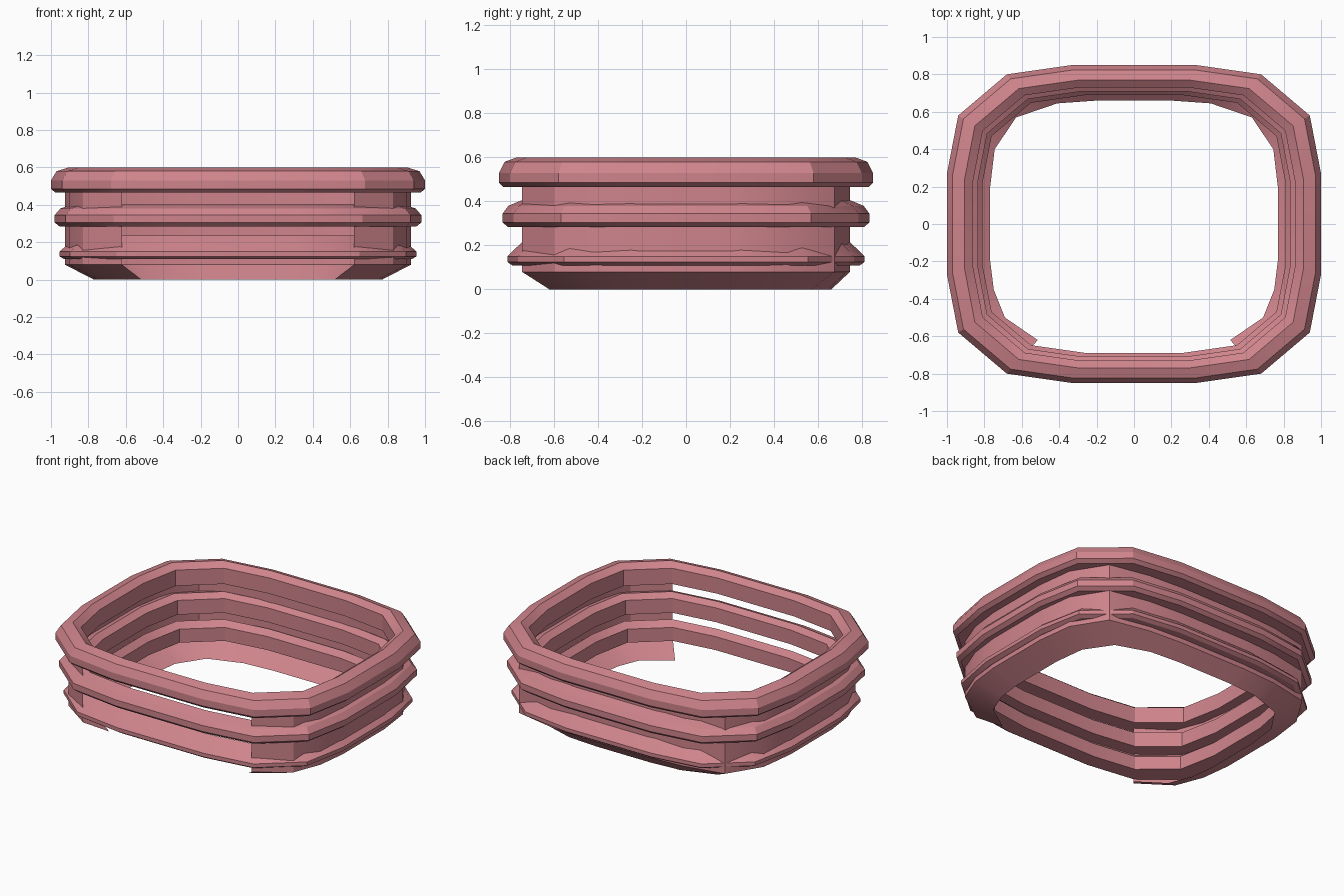
import bpy
import bmesh

cube = bpy.data.objects.get("Cube")
if cube:
    bpy.data.objects.remove(cube, do_unlink=True)

pink = bpy.data.materials.new("dusty_pink")
pink.use_nodes = True
COLOUR = (0.62, 0.23, 0.26, 1)
pink.diffuse_color = COLOUR
pink.node_tree.nodes["Principled BSDF"].inputs["Base Color"].default_value = COLOUR


def loft(name, loops, closed_path, closed_section):
    """Skin a list of equal-length loops of points with quads."""
    bm = bmesh.new()
    rows = [[bm.verts.new(p) for p in loop] for loop in loops]
    if closed_section:
        rows.append(rows[0])
    count = len(rows[0])
    for low, high in zip(rows, rows[1:]):
        for i in range(count if closed_path else count - 1):
            j = (i + 1) % count
            bm.faces.new((low[i], low[j], high[j], high[i]))
    bmesh.ops.recalc_face_normals(bm, faces=bm.faces)
    mesh = bpy.data.meshes.new(name)
    bm.to_mesh(mesh)
    bm.free()
    mesh.materials.append(pink)
    obj = bpy.data.objects.new(name, mesh)
    bpy.context.collection.objects.link(obj)
    bpy.ops.object.select_all(action="DESELECT")
    obj.select_set(True)
    bpy.context.view_layer.objects.active = obj
    bpy.ops.object.shade_smooth_by_angle(angle=0.45)
    return obj


# Sixteen-sided rounded rectangle shared by the three rings
quarter = [(1, 0.27), (0.94, 0.58), (0.68, 0.80), (0.33, 0.85)]
half = quarter + [(-x, y) for x, y in reversed(quarter)]
outline = half + [(-x, -y) for x, y in half]

# Ring sections as (outline scale, height)
sections = {
    "top_ring": [(0.975, 0.465), (1, 0.485), (1, 0.53), (0.97, 0.58),
                 (0.905, 0.60), (0.86, 0.57), (0.86, 0.465)],
    "middle_ring": [(0.955, 0.285), (0.98, 0.305), (0.98, 0.345), (0.95, 0.38),
                    (0.88, 0.405), (0.835, 0.38), (0.835, 0.285)],
    "lower_ring": [(0.93, 0.11), (0.955, 0.125), (0.955, 0.15), (0.92, 0.18),
                   (0.85, 0.235), (0.81, 0.20), (0.81, 0.11)],
}
for name, section in sections.items():
    loft(name, [[(x * s, y * s, z) for x, y in outline] for s, z in section], True, True)


# Wall sheet, open across the front, with a skirt that tapers inwards
def mirrored(points):
    return points + [(-x, y) for x, y in reversed(points)]


wall = mirrored([(0.62, -0.745), (0.83, -0.60), (0.90, -0.42), (0.925, -0.22), (0.925, 0.22),
                 (0.895, 0.46), (0.76, 0.675), (0.49, 0.73), (0.24, 0.745)])
foot = mirrored([(0.515, -0.62), (0.69, -0.50), (0.75, -0.35), (0.77, -0.19), (0.77, 0.19),
                 (0.745, 0.40), (0.63, 0.57), (0.41, 0.645), (0.20, 0.66)])
levels = [(foot, 0), (wall, 0.08), (wall, 0.50)]
loft("wall_and_skirt", [[(x, y, z) for x, y in path] for path, z in levels], False, False)
